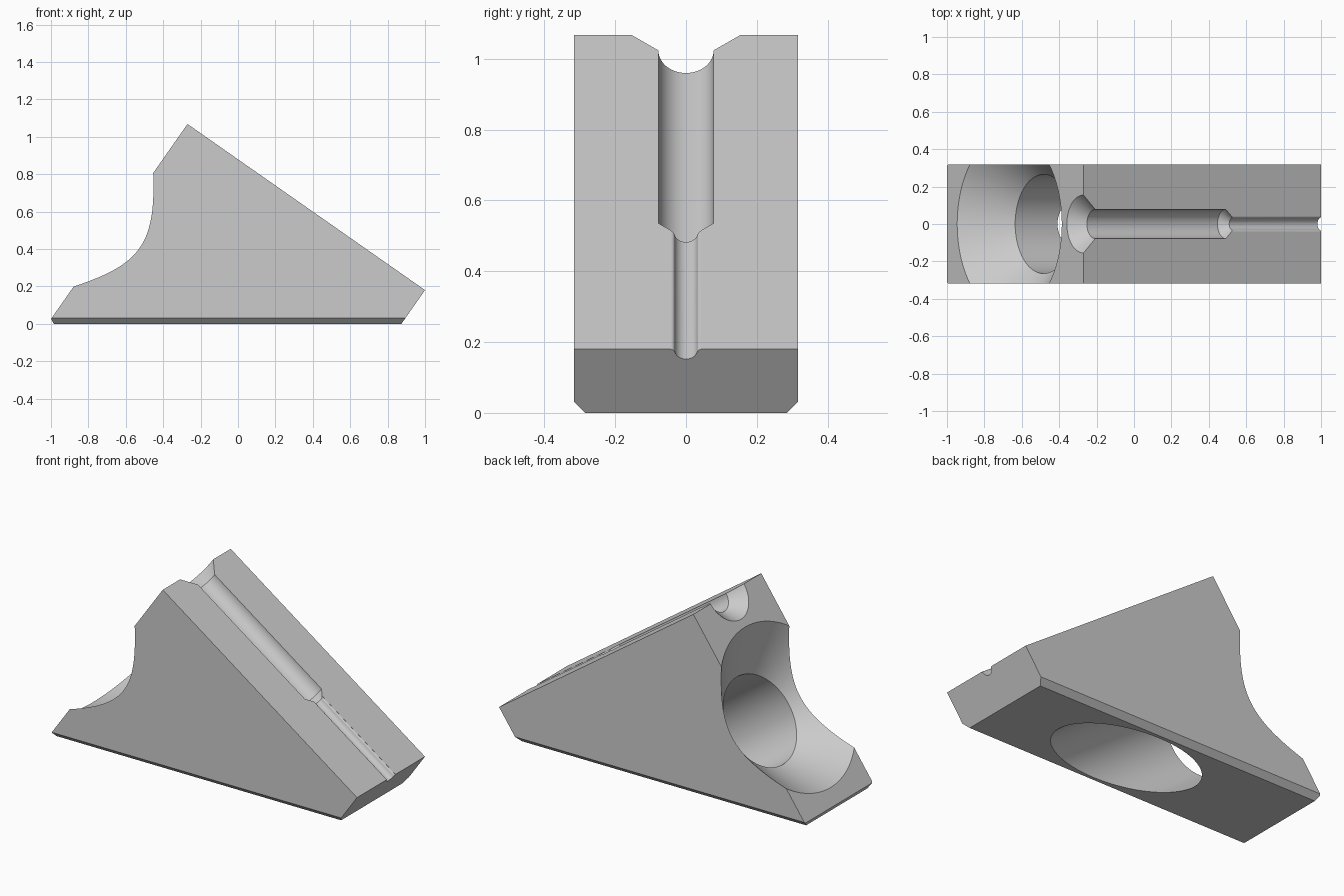
import bpy, bmesh
from math import sin, cos, pi, radians, sqrt, atan2
from mathutils import Matrix, Vector

cube = bpy.data.objects.get("Cube")
if cube:
    bpy.data.objects.remove(cube, do_unlink=True)

grey = bpy.data.materials.new("Light grey")
grey.use_nodes = True
colour = (0.6, 0.6, 0.6, 1)
grey.diffuse_color = colour
grey.node_tree.nodes["Principled BSDF"].inputs["Base Color"].default_value = colour

HALF = 0.317      # half thickness of the block
CHAMFER = 0.032   # bottom edge chamfer
TILT = radians(35)

# Tilted frame: across the block, out of the sloped face, down the slope
across = Vector((0, 1, 0))
outward = Vector((sin(TILT), 0, cos(TILT)))
along = Vector((cos(TILT), 0, -sin(TILT)))


def tilted(origin):
    m = Matrix((across, outward, along)).transposed().to_4x4()
    m.translation = origin
    return m


def make_object(name, bm):
    bmesh.ops.recalc_face_normals(bm, faces=bm.faces)
    mesh = bpy.data.meshes.new(name)
    bm.to_mesh(mesh)
    bm.free()
    mesh.materials.append(grey)
    obj = bpy.data.objects.new(name, mesh)
    bpy.context.collection.objects.link(obj)
    return obj


def loft(name, rings, matrix):
    """Join equal rings of points into a closed solid."""
    bm = bmesh.new()
    loops = [[bm.verts.new(matrix @ Vector(p)) for p in ring] for ring in rings]
    for a, b in zip(loops, loops[1:]):
        for i in range(len(a)):
            j = (i + 1) % len(a)
            bm.faces.new((a[i], a[j], b[j], b[i]))
    bm.faces.new(loops[0])
    bm.faces.new(loops[-1])
    return make_object(name, bm)


def turned(name, profile, matrix, sides):
    """Turned solid from (radius, distance) pairs."""
    angles = [2 * pi * (i + 0.5) / sides for i in range(sides)]
    rings = [[(r * cos(a), r * sin(a), s) for a in angles] for r, s in profile]
    return loft(name, rings, matrix)


# Wedge block
outline = [(-0.985, 0), (0.874, 0), (1, 0.18), (-0.27, 1.068), (-0.999, 0.027)]
block = loft("wedge_block",
             [[(x, y, z) for x, z in outline] for y in (-HALF, HALF)],
             Matrix.Identity(4))

# Chamfer along both long bottom edges
bm = bmesh.new()
bm.from_mesh(block.data)
for side in (-1, 1):
    bmesh.ops.bisect_plane(bm, geom=bm.verts[:] + bm.edges[:] + bm.faces[:],
                           plane_co=(0, side * HALF, CHAMFER),
                           plane_no=(0, side, -1), clear_outer=True)
    bmesh.ops.holes_fill(bm, edges=[e for e in bm.edges if e.is_boundary])
bmesh.ops.recalc_face_normals(bm, faces=bm.faces)
bm.to_mesh(block.data)
bm.free()

# Large countersunk bore running out through the base
bore = turned("bore_cutter",
              [(0.589, -0.1), (0.265, 0.224), (0.265, 1.8)],
              tilted((-0.667, 0, 0.504)), 128)

# Wide half-round groove with a flared mouth and a tapered end
slope_top = tilted((-0.27, 0, 1.068))
wide = turned("wide_groove_cutter",
              [(0.255, -0.1), (0.078, 0.077), (0.078, 0.929), (0.033, 0.974)],
              slope_top, 64)

# Narrow groove with rounded lips
r, lip = 0.033, 0.01
lip_x = sqrt((r + lip) ** 2 - lip ** 2)
turn = atan2(lip, lip_x)
right = [(lip_x, 0.05)]
for i in range(7):
    a = pi / 2 + (pi / 2 - turn) * i / 6
    right.append((lip_x + lip * cos(a), -lip + lip * sin(a)))
for i in range(1, 13):
    a = -turn - (pi / 2 - turn) * i / 12
    right.append((r * cos(a), r * sin(a)))
section = right + [(-x, n) for x, n in reversed(right[:-1])]
narrow = loft("narrow_groove_cutter",
              [[(x, n, s) for x, n in section] for s in (0.95, 1.7)],
              slope_top)

# Cut everything from the block
bpy.context.view_layer.objects.active = block
for cutter in (bore, wide, narrow):
    mod = block.modifiers.new(cutter.name, "BOOLEAN")
    mod.operation = "DIFFERENCE"
    mod.solver = "EXACT"
    mod.object = cutter
    bpy.ops.object.modifier_apply(modifier=mod.name)
for cutter in (bore, wide, narrow):
    bpy.data.objects.remove(cutter, do_unlink=True)

bpy.ops.object.select_all(action="DESELECT")
block.select_set(True)
bpy.ops.object.shade_smooth_by_angle(angle=radians(25))
